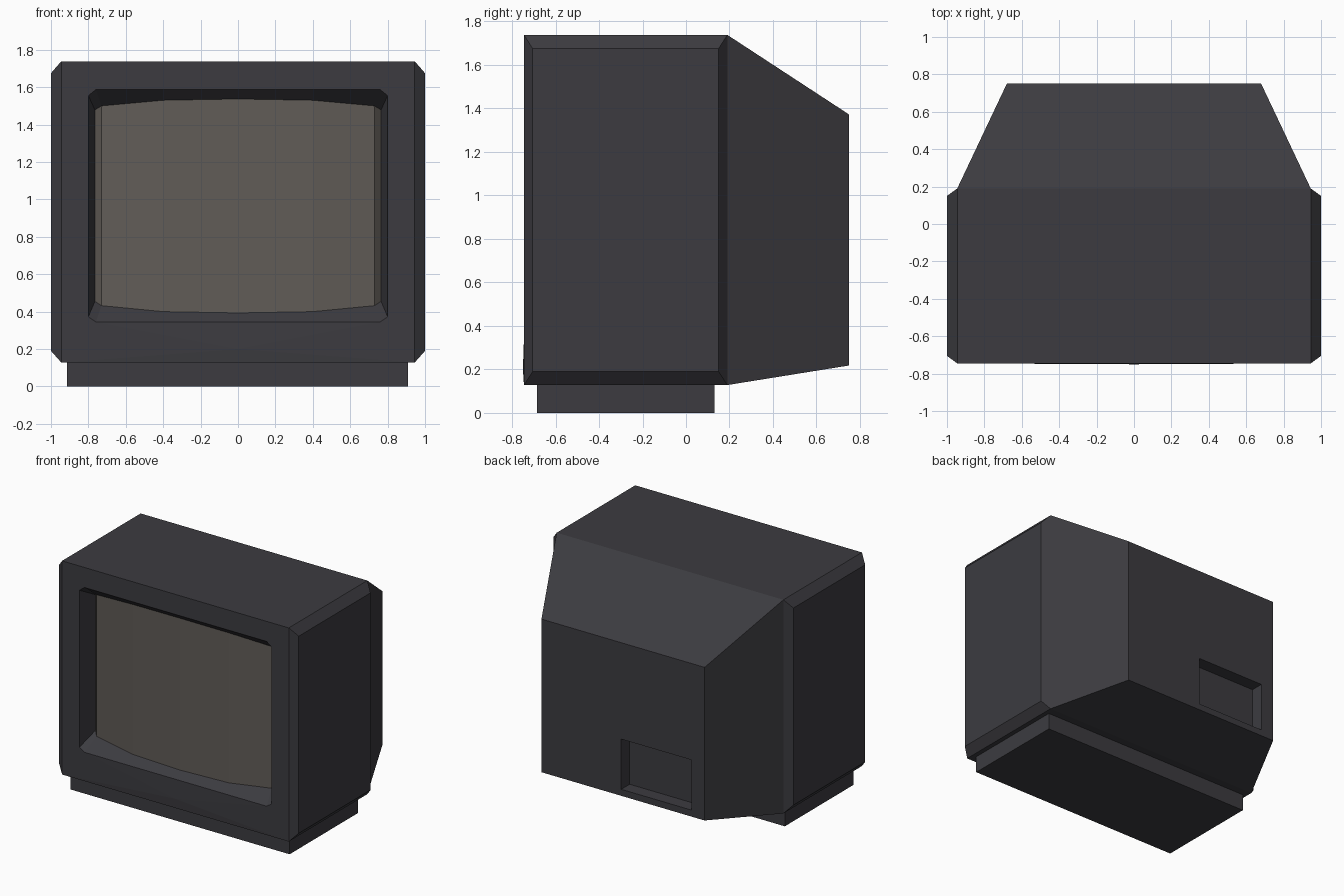
import bpy, bmesh

if "Cube" in bpy.data.objects:
    bpy.data.objects.remove(bpy.data.objects["Cube"])


def material(name, rgb):
    m = bpy.data.materials.new(name)
    m.diffuse_color = (*rgb, 1)
    m.use_nodes = True
    m.node_tree.nodes["Principled BSDF"].inputs["Base Color"].default_value = m.diffuse_color
    return m


casing = material("charcoal plastic", (0.045, 0.044, 0.051))
glass = material("grey brown glass", (0.120, 0.108, 0.096))


def build(name, faces, mat, recalc=True):
    """Make an object from faces given as coordinate loops, welded together."""
    bm = bmesh.new()
    for f in faces:
        bm.faces.new([bm.verts.new(p) for p in f])
    bmesh.ops.remove_doubles(bm, verts=bm.verts, dist=0.0005)
    if recalc:
        bmesh.ops.recalc_face_normals(bm, faces=bm.faces)
    me = bpy.data.meshes.new(name)
    bm.to_mesh(me)
    bm.free()
    me.materials.append(mat)
    ob = bpy.data.objects.new(name, me)
    bpy.context.collection.objects.link(ob)
    return ob


def rect(x0, x1, z0, z1, y):
    return [(x0, y, z0), (x1, y, z0), (x1, y, z1), (x0, y, z1)]


def bridge(a, b):
    n = len(a)
    return [[a[i], a[(i + 1) % n], b[(i + 1) % n], b[i]] for i in range(n)]


def outline(cols):
    """Closed loop from half columns (x, y, bottom z, top z), mirrored in x."""
    full = [(-x, y, lo, hi) for x, y, lo, hi in reversed(cols[1:])] + cols
    bottom = [(x, y, lo) for x, y, lo, hi in full]
    top = [(x, y, hi) for x, y, lo, hi in full]
    return bottom, top


F = -0.745
# Screen opening on the front, and the bowed glass edge inside it
open_b, open_t = outline([(0, F, .345, 1.587), (.4, F, .345, 1.587),
                          (.76, F, .345, 1.587), (.8, F, .372, 1.555)])
scr_b, scr_t = outline([(0, F + .055, .393, 1.537), (.4, F + .065, .40, 1.53),
                        (.73, F + .105, .432, 1.50), (.765, F + .14, .455, 1.478)])

# Casing: front ring, shoulder ring, tapered rear ring, rear socket recess
front = rect(-.945, .945, .128, 1.738, F)
shoulder = rect(-.945, .945, .128, 1.738, .19)
rear = rect(-.68, .68, .218, 1.372, .75)
socket = rect(-.57, .015, .267, .645, .75)
socket_in = rect(-.57, .015, .267, .645, .65)

faces = bridge(shoulder, rear) + bridge(rear, socket) + bridge(socket, socket_in)
faces.append(socket_in)
walls = bridge(front, shoulder)
faces += [walls[0], walls[2]]          # underside and top

# Raised side panels with bevelled borders
for s in (-1, 1):
    border = [(s * .945, y, z) for y, z in
              ((F, .128), (.19, .128), (.19, 1.738), (F, 1.738))]
    panel = [(s, y, z) for y, z in
             ((-.705, .19), (.15, .19), (.15, 1.675), (-.705, 1.675))]
    faces += bridge(border, panel) + [panel]

# Front frame: sides, top, and a very slightly bowed lower strip
bl, br, tr, tl = front
faces.append([br, tr, open_t[-2], open_t[-1], open_b[-1], open_b[-2]])
faces.append([bl, tl, open_t[1], open_t[0], open_b[0], open_b[1]])
faces.append([tl, tr] + open_t[-2:0:-1])
strip = [bl, br] + open_b[-2:0:-1]
bow = (0, -.75, .2)
faces += [[strip[i], strip[(i + 1) % len(strip)], bow] for i in range(len(strip))]

# Sloping walls of the screen recess
faces += bridge(open_b + open_t[::-1], scr_b + scr_t[::-1])
build("casing", faces, casing)

# Curved screen glass in vertical facets, facing -y
build("screen", [[scr_b[i], scr_b[i + 1], scr_t[i + 1], scr_t[i]]
                 for i in range(len(scr_b) - 1)], glass, recalc=False)

# Plinth under the casing
low = [(-.915, -.685, 0), (.91, -.685, 0), (.91, .13, 0), (-.915, .13, 0)]
high = [(x, y, .128) for x, y, z in low]
build("plinth", bridge(low, high) + [low, high], casing)
